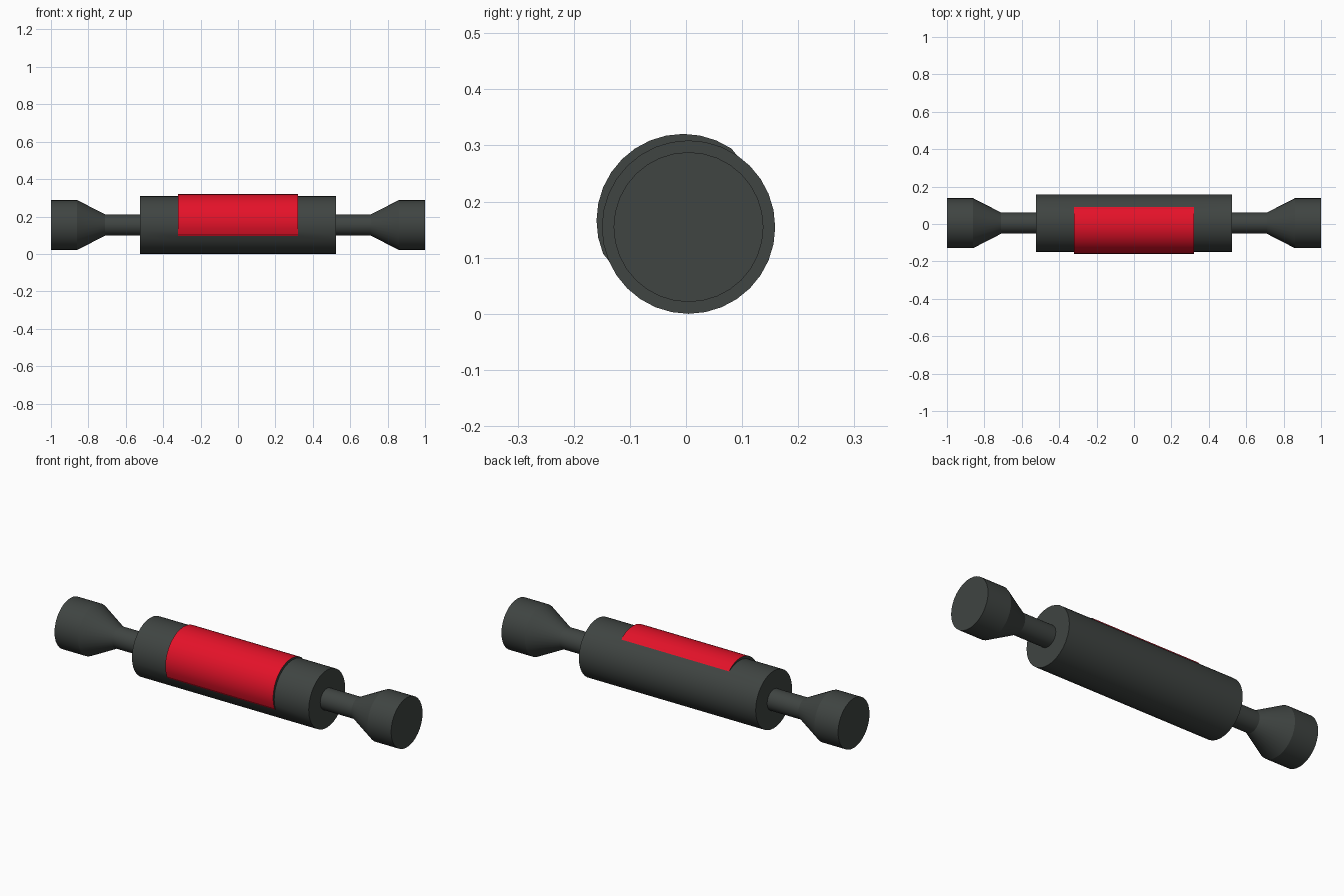
import bpy, bmesh, math
from mathutils import Vector

if "Cube" in bpy.data.objects:
    bpy.data.objects.remove(bpy.data.objects["Cube"])

SIDES = 32
CY, CZ = 0.0045, 0.1545


def material(name, color):
    m = bpy.data.materials.new(name)
    m.diffuse_color = (*color, 1)
    m.use_nodes = True
    m.node_tree.nodes["Principled BSDF"].inputs["Base Color"].default_value = m.diffuse_color
    return m


dark = material("dark_grey", (0.05, 0.058, 0.054))
red = material("red", (0.78, 0.006, 0.022))


def lathe(profile):
    """Closed round solid along x from (x, radius) points; returns bmesh and side faces."""
    bm = bmesh.new()
    rings = []
    for x, r in profile:
        rings.append([bm.verts.new((x, r * math.cos(a), r * math.sin(a)))
                      for a in (2 * math.pi * i / SIDES for i in range(SIDES))])
    bands = []
    for a, b in zip(rings, rings[1:]):
        bands.append([bm.faces.new((a[i], a[(i + 1) % SIDES], b[(i + 1) % SIDES], b[i]))
                      for i in range(SIDES)])
    bm.faces.new(rings[0])
    bm.faces.new(rings[-1])
    bmesh.ops.recalc_face_normals(bm, faces=bm.faces)
    return bm, bands


def finish(name, bm):
    bmesh.ops.recalc_face_normals(bm, faces=bm.faces)
    me = bpy.data.meshes.new(name)
    bm.to_mesh(me)
    bm.free()
    me.materials.append(dark)
    me.materials.append(red)
    ob = bpy.data.objects.new(name, me)
    ob.location = (0, CY, CZ)
    bpy.context.collection.objects.link(ob)
    bpy.ops.object.select_all(action='DESELECT')
    ob.select_set(True)
    bpy.context.view_layer.objects.active = ob
    bpy.ops.object.shade_smooth_by_angle(angle=math.radians(20))
    return ob


# Main barrel with a raised red panel on its upper front
R = 0.1545
bm, bands = lathe([(-0.525, R), (-0.32, R), (0.32, R), (0.525, R)])
first, last = 5, 18
panel = bands[1][first:last]
ext = bmesh.ops.extrude_face_region(bm, geom=panel)
bmesh.ops.delete(bm, geom=[f for f in panel if f.is_valid], context='FACES_ONLY')
mid = math.pi * (first + last) / SIDES
shift = Vector((0, math.cos(mid), math.sin(mid))) * 0.015
bmesh.ops.translate(bm, vec=shift, verts=[g for g in ext["geom"] if isinstance(g, bmesh.types.BMVert)])
top = {g for g in ext["geom"] if isinstance(g, bmesh.types.BMFace)}
bm.normal_update()
for f in top:
    f.material_index = 1
    # long side walls of the panel are red too, its end walls stay dark
    for e in f.edges:
        for g in e.link_faces:
            if g not in top and abs(g.normal.x) < 0.5:
                g.material_index = 1
finish("barrel", bm)

# Spindle with flared knob at each end
for side, name in ((1, "right_handle"), (-1, "left_handle")):
    bm, _ = lathe([(side * x, r) for x, r in
                   ((0.525, 0.0565), (0.71, 0.0565), (0.86, 0.1335), (1.0, 0.1335))])
    finish(name, bm)
